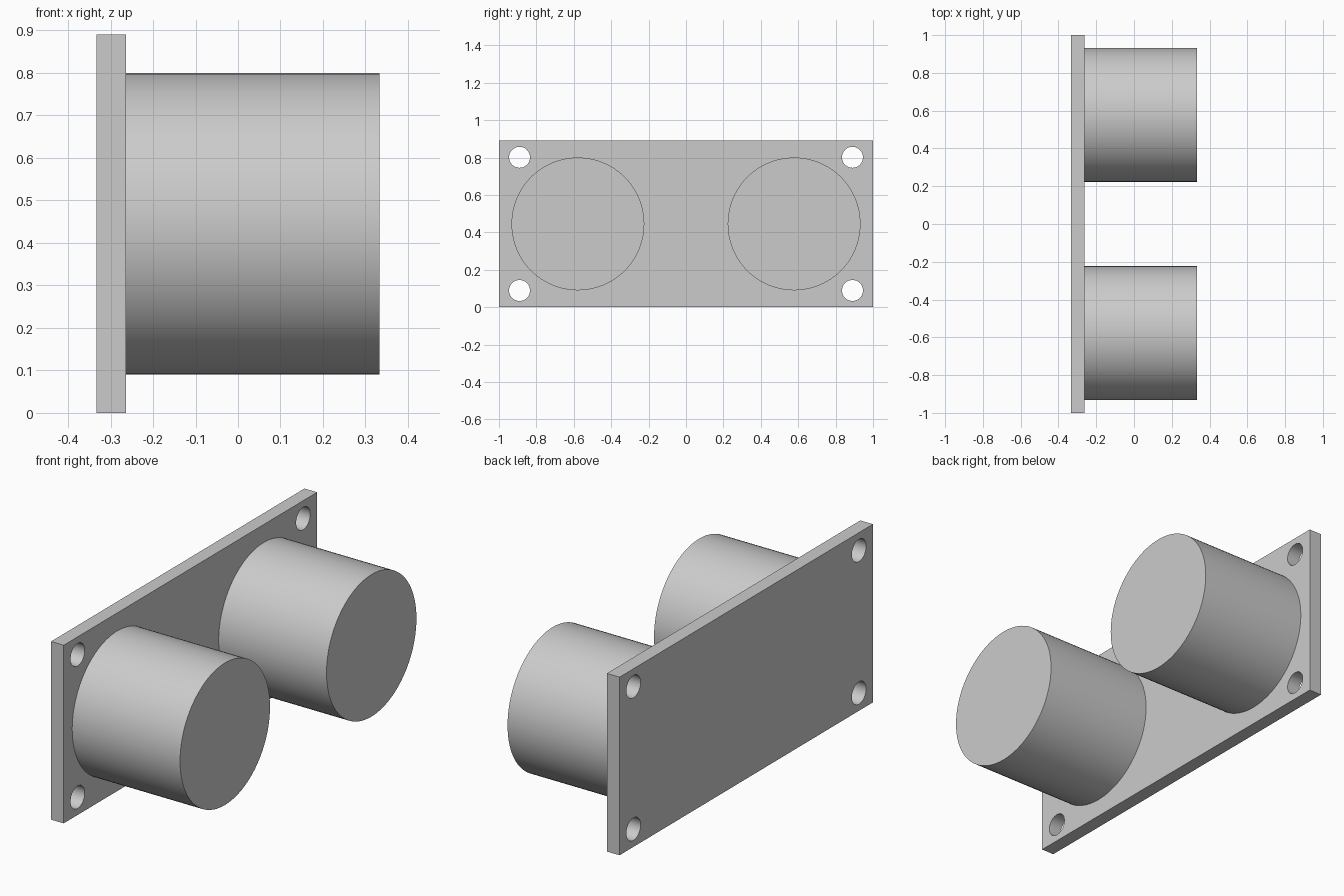
import bpy
import math

if "Cube" in bpy.data.objects:
    bpy.data.objects.remove(bpy.data.objects["Cube"], do_unlink=True)

# Overall dimensions
X_BACK, X_FACE, X_TIP = -0.333, -0.263, 0.333
HEIGHT = 0.89
MID_Z = HEIGHT / 2

grey = bpy.data.materials.new("light grey")
grey.use_nodes = True
colour = (0.6, 0.6, 0.6, 1)
grey.diffuse_color = colour
grey.node_tree.nodes["Principled BSDF"].inputs["Base Color"].default_value = colour


def cylinder_x(name, x0, x1, y, z, radius, sides):
    """Smooth-sided cylinder lying along x."""
    bpy.ops.mesh.primitive_cylinder_add(
        vertices=sides, radius=radius, depth=x1 - x0,
        location=((x0 + x1) / 2, y, z), rotation=(0, math.pi / 2, 0))
    obj = bpy.context.object
    obj.name = name
    obj.data.materials.append(grey)
    bpy.ops.object.shade_smooth_by_angle(angle=math.radians(30))
    return obj


# Mounting plate
bpy.ops.mesh.primitive_cube_add(size=1, location=((X_BACK + X_FACE) / 2, 0, MID_Z))
plate = bpy.context.object
plate.name = "mounting_plate"
plate.scale = (X_FACE - X_BACK, 2, HEIGHT)
bpy.ops.object.transform_apply(location=False, rotation=False, scale=True)
plate.data.materials.append(grey)

# Corner screw holes
for side in (-1, 1):
    for level in (-1, 1):
        cutter = cylinder_x("hole_cutter", X_BACK - 0.1, X_FACE + 0.1,
                            side * 0.89, MID_Z + level * 0.356, 0.056, 48)
        cutter.hide_render = True
        bpy.context.view_layer.objects.active = plate
        cut = plate.modifiers.new("screw_hole", "BOOLEAN")
        cut.object = cutter
        cut.solver = "EXACT"
        bpy.ops.object.modifier_apply(modifier=cut.name)
        bpy.data.objects.remove(cutter, do_unlink=True)

bpy.ops.object.select_all(action="DESELECT")
plate.select_set(True)
bpy.context.view_layer.objects.active = plate
bpy.ops.object.shade_smooth_by_angle(angle=math.radians(30))

# Paired barrels standing out from the plate
for side, label in ((-1, "front"), (1, "rear")):
    cylinder_x(label + "_barrel", X_FACE, X_TIP, side * 0.578, MID_Z, 0.355, 96)
